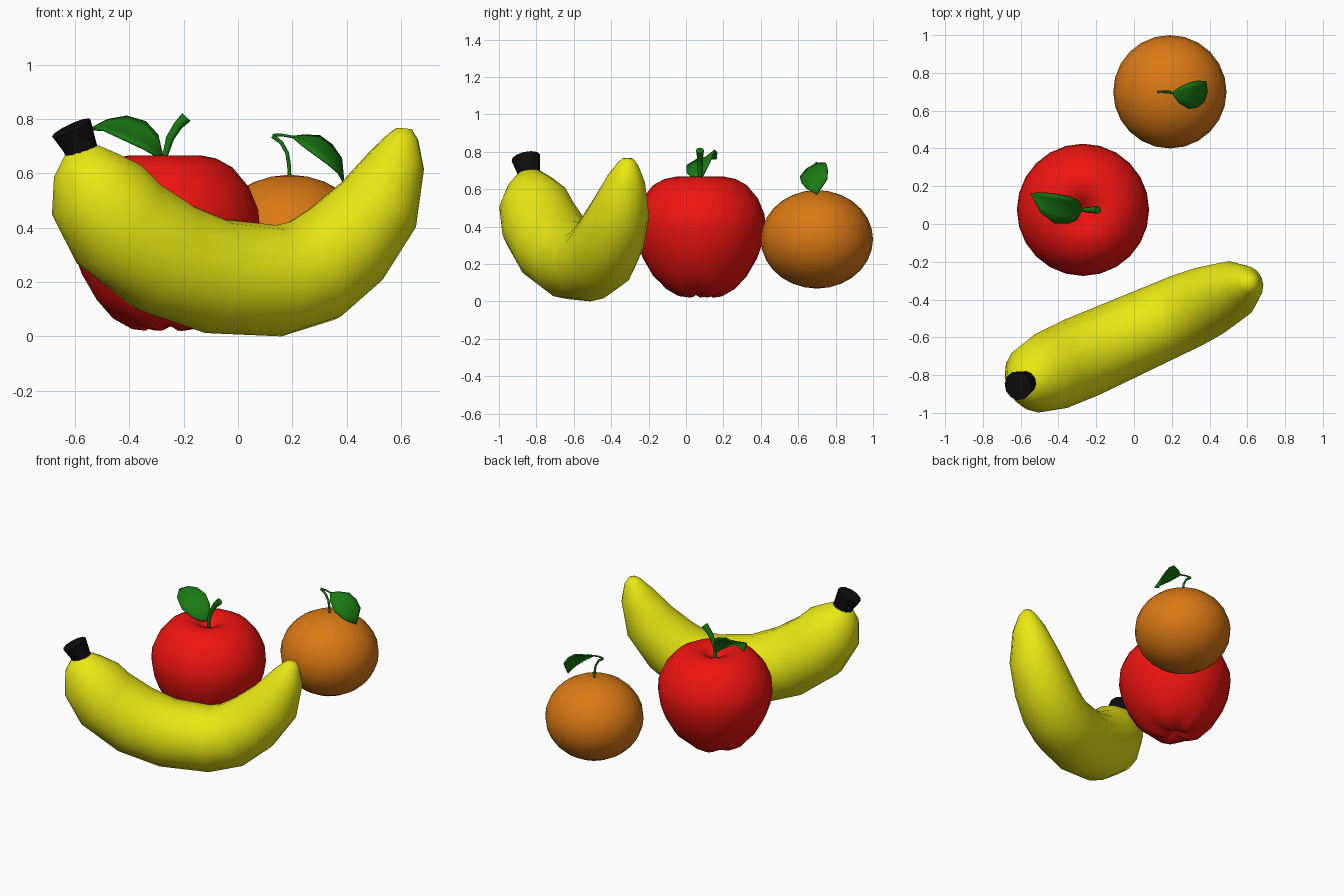
import bpy, bmesh, math
from mathutils import Vector

if "Cube" in bpy.data.objects:
    bpy.data.objects.remove(bpy.data.objects["Cube"])


def material(name, rgb):
    m = bpy.data.materials.new(name)
    m.diffuse_color = (*rgb, 1)
    m.use_nodes = True
    m.node_tree.nodes["Principled BSDF"].inputs["Base Color"].default_value = m.diffuse_color
    return m


YELLOW = material("yellow_peel", (0.82, 0.82, 0.007))
RED = material("red_skin", (0.86, 0.007, 0.005))
ORANGE = material("orange_peel", (0.70, 0.19, 0.007))
GREEN = material("leaf_green", (0.01, 0.19, 0.006))
BLACK = material("dark_stalk", (0.004, 0.004, 0.004))


def finish(name, bm, mat, angle=60):
    bmesh.ops.recalc_face_normals(bm, faces=bm.faces)
    me = bpy.data.meshes.new(name)
    bm.to_mesh(me)
    bm.free()
    me.materials.append(mat)
    ob = bpy.data.objects.new(name, me)
    bpy.context.collection.objects.link(ob)
    bpy.ops.object.select_all(action='DESELECT')
    bpy.context.view_layer.objects.active = ob
    ob.select_set(True)
    bpy.ops.object.shade_smooth_by_angle(angle=math.radians(angle))
    return ob


def loft(name, rings, mat, angle=60):
    """Skin a list of equal-length point rings and cap both ends."""
    bm = bmesh.new()
    loops = [[bm.verts.new(p) for p in ring] for ring in rings]
    n = len(loops[0])
    for a, b in zip(loops, loops[1:]):
        for i in range(n):
            j = (i + 1) % n
            bm.faces.new((a[i], a[j], b[j], b[i]))
    bm.faces.new(loops[0])
    bm.faces.new(loops[-1])
    return finish(name, bm, mat, angle)


def lathe(name, centre, profile, mat, n=24, lobe=None):
    rings = []
    for r, z in profile:
        ring = []
        for i in range(n):
            a = 2 * math.pi * i / n
            dz = lobe(r, z, a) if lobe else 0
            ring.append((centre[0] + r * math.cos(a), centre[1] + r * math.sin(a), z + dz))
        rings.append(ring)
    return loft(name, rings, mat)


def tube(name, pts, radii, side, mat, n=8, angle=60):
    """Sweep a circle along a path lying in a plane with normal 'side'."""
    pts = [Vector(p) for p in pts]
    side = Vector(side).normalized()
    rings = []
    for k, (p, r) in enumerate(zip(pts, radii)):
        t = (pts[min(k + 1, len(pts) - 1)] - pts[max(k - 1, 0)]).normalized()
        up = side.cross(t).normalized()
        rings.append([p + r * (math.cos(a) * side + math.sin(a) * up)
                      for a in (2 * math.pi * i / n for i in range(n))])
    return loft(name, rings, mat, angle)


def leaf(name, base, left, mid, right, tip):
    """Folded leaf blade from two edges and a midrib."""
    bm = bmesh.new()
    b, t = bm.verts.new(base), bm.verts.new(tip)
    L, M, R = ([bm.verts.new(p) for p in row] for row in (left, mid, right))
    for edge, flip in ((L, False), (R, True)):
        faces = [(b, M[0], edge[0]), (t, edge[-1], M[-1])]
        faces += [(edge[i], M[i], M[i + 1], edge[i + 1]) for i in range(len(M) - 1)]
        for f in faces:
            bm.faces.new(f[::-1] if flip else f)
    ob = finish(name, bm, GREEN)
    s = ob.modifiers.new("thickness", 'SOLIDIFY')
    s.thickness = 0.008
    s.offset = 0
    sub = ob.modifiers.new("smooth", 'SUBSURF')
    sub.subdivision_type = 'SIMPLE'
    sub.levels = sub.render_levels = 1
    return ob


# Banana: curved in a vertical plane that runs diagonally; (x, z, radius)
def on_plane(x, z):
    return (x, -0.583 + 0.445 * x, z)


PLANE_SIDE = (-0.407, 0.914, 0)
banana = [(-0.575, 0.69, 0.06), (-0.56, 0.63, 0.125), (-0.52, 0.54, 0.188),
          (-0.44, 0.415, 0.213), (-0.272, 0.292, 0.219), (-0.085, 0.222, 0.213),
          (0.15, 0.205, 0.205), (0.275, 0.242, 0.201), (0.395, 0.337, 0.189),
          (0.518, 0.485, 0.16), (0.587, 0.65, 0.104), (0.609, 0.735, 0.056),
          (0.612, 0.765, 0.028)]
tube("banana_body", [on_plane(x, z) for x, z, r in banana], [r for x, z, r in banana],
     PLANE_SIDE, YELLOW, n=16, angle=70)
tube("banana_stalk", [on_plane(-0.572, 0.665), on_plane(-0.582, 0.70), on_plane(-0.614, 0.768)],
     [0.062, 0.063, 0.078], PLANE_SIDE, BLACK, n=12, angle=40)


# Apple: lathed body with a dimple and a gently lobed bottom
def apple_lobe(r, z, a):
    return 0.01 * math.cos(5 * a + 0.5) if z < 0.1 and 0.03 < r < 0.2 else 0


AX, AY = -0.27, 0.075
lathe("apple_body", (AX, AY),
      [(0.004, 0.585), (0.03, 0.61), (0.07, 0.646), (0.13, 0.667), (0.19, 0.655), (0.25, 0.622),
       (0.31, 0.55), (0.345, 0.465), (0.35, 0.40), (0.336, 0.315), (0.305, 0.23), (0.25, 0.135),
       (0.19, 0.075), (0.12, 0.036), (0.07, 0.03), (0.03, 0.048), (0.004, 0.06)],
      RED, 24, apple_lobe)
tube("apple_stem",
     [(AX, AY, 0.58), (AX, AY, 0.66), (-0.25, AY, 0.73), (-0.222, AY, 0.775), (-0.19, AY, 0.808)],
     [0.010, 0.010, 0.015, 0.017, 0.021], (0, 1, 0), GREEN)
leaf("apple_leaf", (-0.275, 0.08, 0.65),
     [(-0.295, 0.125, 0.74), (-0.34, 0.145, 0.79), (-0.41, 0.157, 0.81), (-0.48, 0.166, 0.797)],
     [(-0.295, 0.078, 0.69), (-0.345, 0.09, 0.738), (-0.415, 0.105, 0.77), (-0.49, 0.128, 0.775)],
     [(-0.302, 0.025, 0.665), (-0.345, 0.003, 0.69), (-0.42, 0.003, 0.725), (-0.495, 0.06, 0.76)],
     (-0.547, 0.163, 0.762))

# Orange: slightly squashed ball
OX, OY = 0.19, 0.70
half = [math.pi * i / 14 for i in range(15)]
lathe("orange_body", (OX, OY),
      [(max(0.004, 0.30 * math.sin(a)), 0.332 + 0.263 * math.cos(a)) for a in half], ORANGE, 24)
tube("orange_stem",
     [(0.19, OY, 0.57), (0.188, OY, 0.63), (0.181, OY, 0.675), (0.16, OY, 0.713), (0.127, OY, 0.738)],
     [0.007, 0.007, 0.007, 0.007, 0.008], (0, 1, 0), GREEN)
tube("orange_leaf_stalk", [(0.127, OY, 0.74), (0.16, OY - 0.003, 0.742), (0.21, OY - 0.007, 0.733)],
     [0.006, 0.005, 0.005], (0, 1, 0), GREEN)
leaf("orange_leaf", (0.20, 0.693, 0.735),
     [(0.24, 0.723, 0.74), (0.30, 0.75, 0.738), (0.345, 0.758, 0.705), (0.38, 0.755, 0.655)],
     [(0.245, 0.69, 0.727), (0.305, 0.692, 0.708), (0.345, 0.695, 0.675), (0.372, 0.70, 0.63)],
     [(0.235, 0.642, 0.705), (0.29, 0.61, 0.665), (0.335, 0.618, 0.632), (0.37, 0.645, 0.602)],
     (0.388, 0.70, 0.57))
